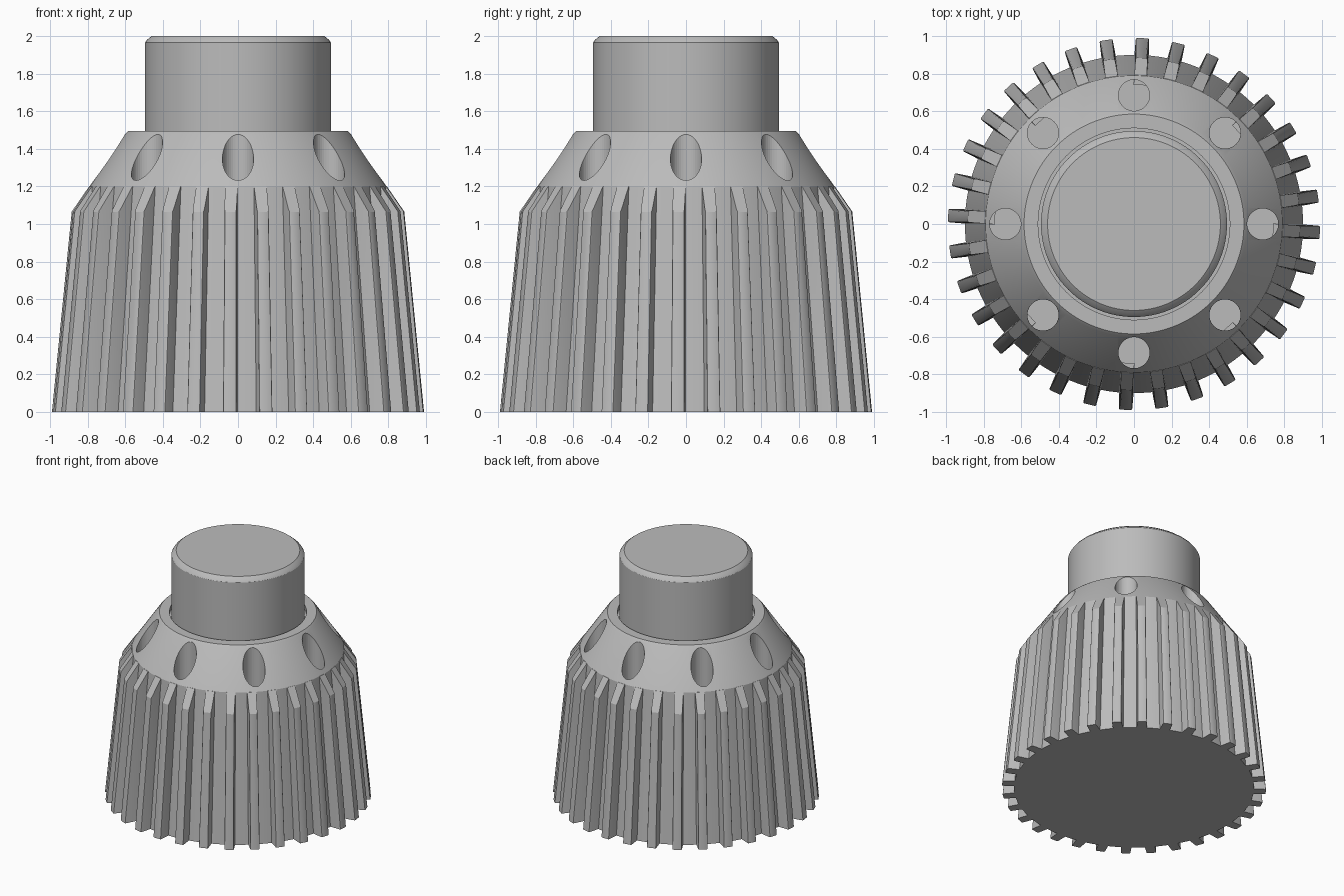
import bpy, bmesh, math
from mathutils import Matrix

default = bpy.data.objects.get("Cube")
if default:
    bpy.data.objects.remove(default, do_unlink=True)

grey = bpy.data.materials.new("mid grey")
grey.use_nodes = True
colour = (0.5, 0.5, 0.5, 1)
grey.diffuse_color = colour
grey.node_tree.nodes["Principled BSDF"].inputs["Base Color"].default_value = colour


def finish(bm, name):
    bmesh.ops.recalc_face_normals(bm, faces=bm.faces)
    mesh = bpy.data.meshes.new(name)
    bm.to_mesh(mesh)
    bm.free()
    mesh.materials.append(grey)
    obj = bpy.data.objects.new(name, mesh)
    bpy.context.collection.objects.link(obj)
    return obj


def lathe(name, profile, steps=128):
    """Turn a radius/height profile, starting and ending on the axis."""
    bm = bmesh.new()
    verts = [bm.verts.new((r, 0, z)) for r, z in profile]
    edges = [bm.edges.new(pair) for pair in zip(verts, verts[1:])]
    bmesh.ops.spin(bm, geom=verts + edges, cent=(0, 0, 0), axis=(0, 0, 1),
                   angle=math.tau, steps=steps, use_duplicate=False)
    bmesh.ops.remove_doubles(bm, verts=bm.verts, dist=0.0005)
    return finish(bm, name)


def smooth(obj, degrees=25):
    bpy.ops.object.select_all(action="DESELECT")
    obj.select_set(True)
    bpy.context.view_layer.objects.active = obj
    bpy.ops.object.shade_smooth_by_angle(angle=math.radians(degrees))


# Tapered body with a conical shoulder and a fine gap around the hub
body = lathe("body", [(0, 0), (0.9, 0), (0.79, 1.2), (0.6, 1.48), (0.585, 1.495),
                      (0.51, 1.495), (0.51, 1.46), (0, 1.46)])

# Cylindrical hub with a chamfered top
hub = lathe("hub", [(0, 1.4), (0.495, 1.4), (0.495, 1.965), (0.485, 1.98),
                    (0.46, 2.0), (0, 2.0)])

# Eight vertical holes through the shoulder
bm = bmesh.new()
for i in range(8):
    place = Matrix.Rotation(i * math.tau / 8, 4, "Z") @ Matrix.Translation((0.685, 0, 1.35))
    bmesh.ops.create_cone(bm, cap_ends=True, segments=40, radius1=0.083, radius2=0.083,
                          depth=0.7, matrix=place)
cutter = finish(bm, "hole_cutter")
cutter.hide_render = True
cutter.hide_set(True)
cut = body.modifiers.new("holes", "BOOLEAN")
cut.operation = "DIFFERENCE"
cut.solver = "EXACT"
cut.object = cutter

# Ring of grip ribs: radius, height, half width at the root and at the tip
RIBS = 32
outline = [(0.76, 0, 0.044), (0.99, 0, 0.035), (0.885, 1.065, 0.031),
           (0.792, 1.2, 0.034), (0.74, 1.2, 0.036)]
bm = bmesh.new()
for i in range(RIBS):
    turn = Matrix.Rotation(math.radians(-2.6) + i * math.tau / RIBS, 4, "Z")
    sides = [[bm.verts.new((r, s * w, z)) for r, z, w in outline] for s in (-1, 1)]
    bm.faces.new(sides[0])
    bm.faces.new(sides[1][::-1])
    for k in range(len(outline)):
        j = (k + 1) % len(outline)
        bm.faces.new((sides[0][j], sides[0][k], sides[1][k], sides[1][j]))
    bmesh.ops.transform(bm, matrix=turn, verts=sides[0] + sides[1])
# Soften only the long outer edges
long_edges = [e for e in bm.edges
              if all(math.hypot(v.co.x, v.co.y) > 0.85 for v in e.verts)
              and abs(e.verts[0].co.z - e.verts[1].co.z) > 0.5]
bmesh.ops.bevel(bm, geom=long_edges, offset=0.007, segments=2, affect="EDGES", profile=0.5)
ribs = finish(bm, "grip_ribs")

for part in (body, hub, ribs):
    smooth(part)
